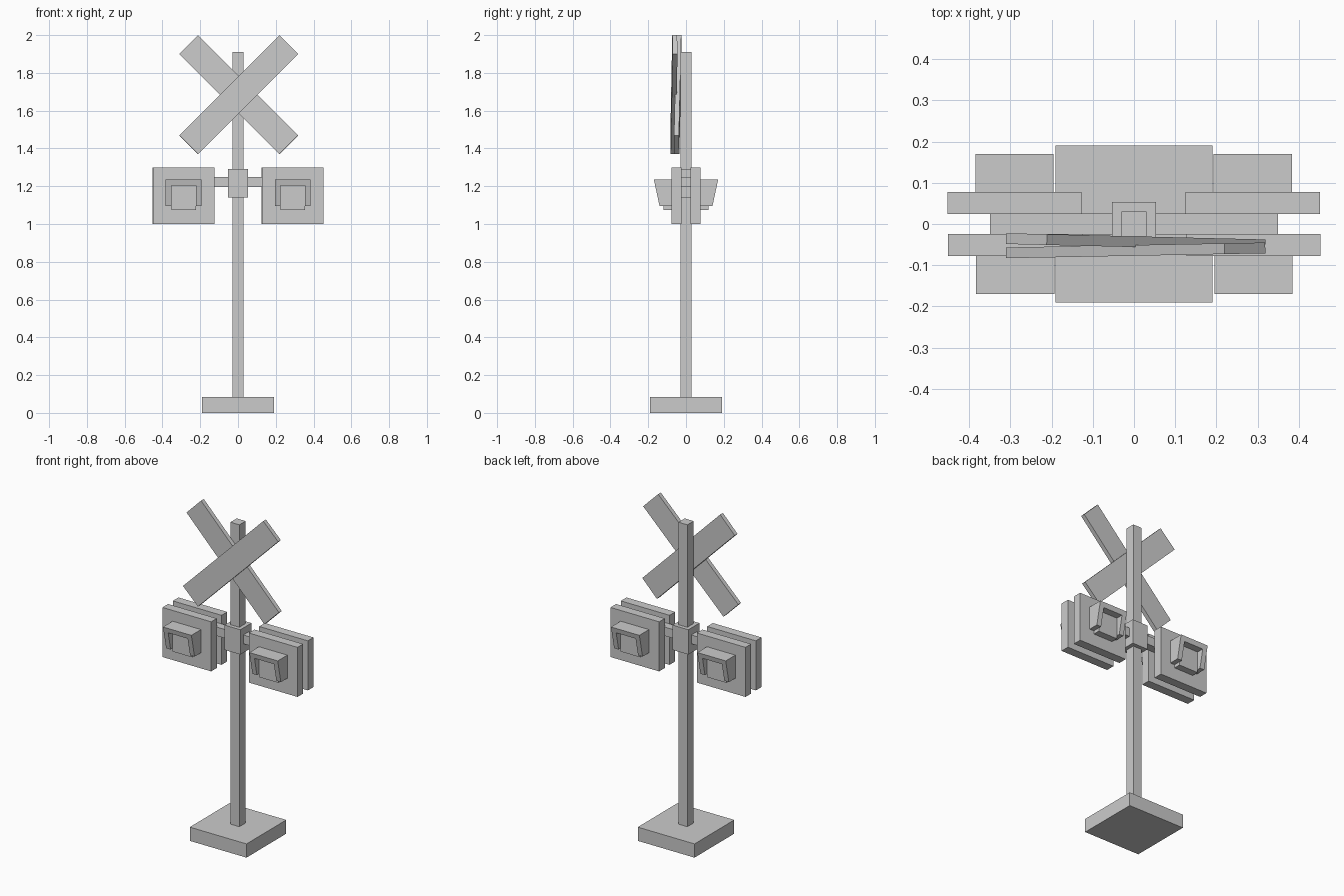
import bpy, bmesh
from math import radians, pi
from mathutils import Matrix, Euler

if "Cube" in bpy.data.objects:
    bpy.data.objects.remove(bpy.data.objects["Cube"])


def finish(name, bm):
    bmesh.ops.recalc_face_normals(bm, faces=bm.faces)
    me = bpy.data.meshes.new(name)
    bm.to_mesh(me)
    bm.free()
    ob = bpy.data.objects.new(name, me)
    bpy.context.collection.objects.link(ob)
    return ob


def box(name, lo, hi, spin=0):
    """Axis-aligned box from its corners, optionally spun about the pole."""
    bm = bmesh.new()
    size = [b - a for a, b in zip(lo, hi)]
    mid = [(a + b) / 2 for a, b in zip(lo, hi)]
    m = Matrix.Rotation(spin, 4, 'Z') @ Matrix.Translation(mid) @ Matrix.Diagonal((*size, 1))
    bmesh.ops.create_cube(bm, size=1, matrix=m)
    return finish(name, bm)


def board(name, y, angle, twist):
    """One plank of the crossed sign."""
    bm = bmesh.new()
    m = (Matrix.Translation((0.004, y, 1.685))
         @ Euler((0, radians(angle), twist)).to_matrix().to_4x4()
         @ Matrix.Diagonal((0.75, 0.026, 0.14, 1)))
    bmesh.ops.create_cube(bm, size=1, matrix=m)
    return finish(name, bm)


def hood(name, cx, spin):
    """Inverted U visor whose open end slopes back towards the bottom."""
    w, t, top, bottom, back = 0.095, 0.03, 1.235, 1.095, -0.075
    profile = [(-w, bottom), (-w, top), (w, top), (w, bottom),
               (w - t, bottom), (w - t, top - t), (t - w, top - t), (t - w, bottom)]
    bm = bmesh.new()
    rear = [bm.verts.new((cx + x, back, z)) for x, z in profile]
    front = [bm.verts.new((cx + x, -0.14 - 0.03 * (z - bottom) / (top - bottom), z))
             for x, z in profile]
    for i in range(8):
        j = (i + 1) % 8
        bm.faces.new((rear[i], rear[j], front[j], front[i]))
    # end caps split into left leg, top bar and right leg
    for ring in (rear, front):
        for ids in ((0, 1, 6, 7), (1, 2, 5, 6), (2, 3, 4, 5)):
            bm.faces.new([ring[i] for i in ids])
    bm.transform(Matrix.Rotation(spin, 4, 'Z'))
    return finish(name, bm)


# Post and mounting
box("base", (-0.19, -0.19, 0), (0.19, 0.19, 0.083))
box("pole", (-0.03, -0.03, 0.083), (0.03, 0.03, 1.91))
box("crossarm", (-0.35, -0.025, 1.195), (0.35, 0.025, 1.248))
box("clamp", (-0.053, -0.053, 1.14), (0.053, 0.053, 1.29))

# Signal lights, the same pair on front and back
for face, spin in (("front", 0), ("back", pi)):
    for side, cx in (("left", -0.288), ("right", 0.29)):
        tag = f"{face}_{side}"
        box("backplate_" + tag, (cx - 0.163, -0.078, 1.0), (cx + 0.163, -0.024, 1.3), spin)
        box("lamp_" + tag, (cx - 0.065, -0.12, 1.075), (cx + 0.065, -0.07, 1.205), spin)
        hood("hood_" + tag, cx, spin)

# Crossed sign boards, slightly skewed
board("rear_sign_board", -0.043, 45, -0.024)
board("front_sign_board", -0.064, -45, 0.019)
